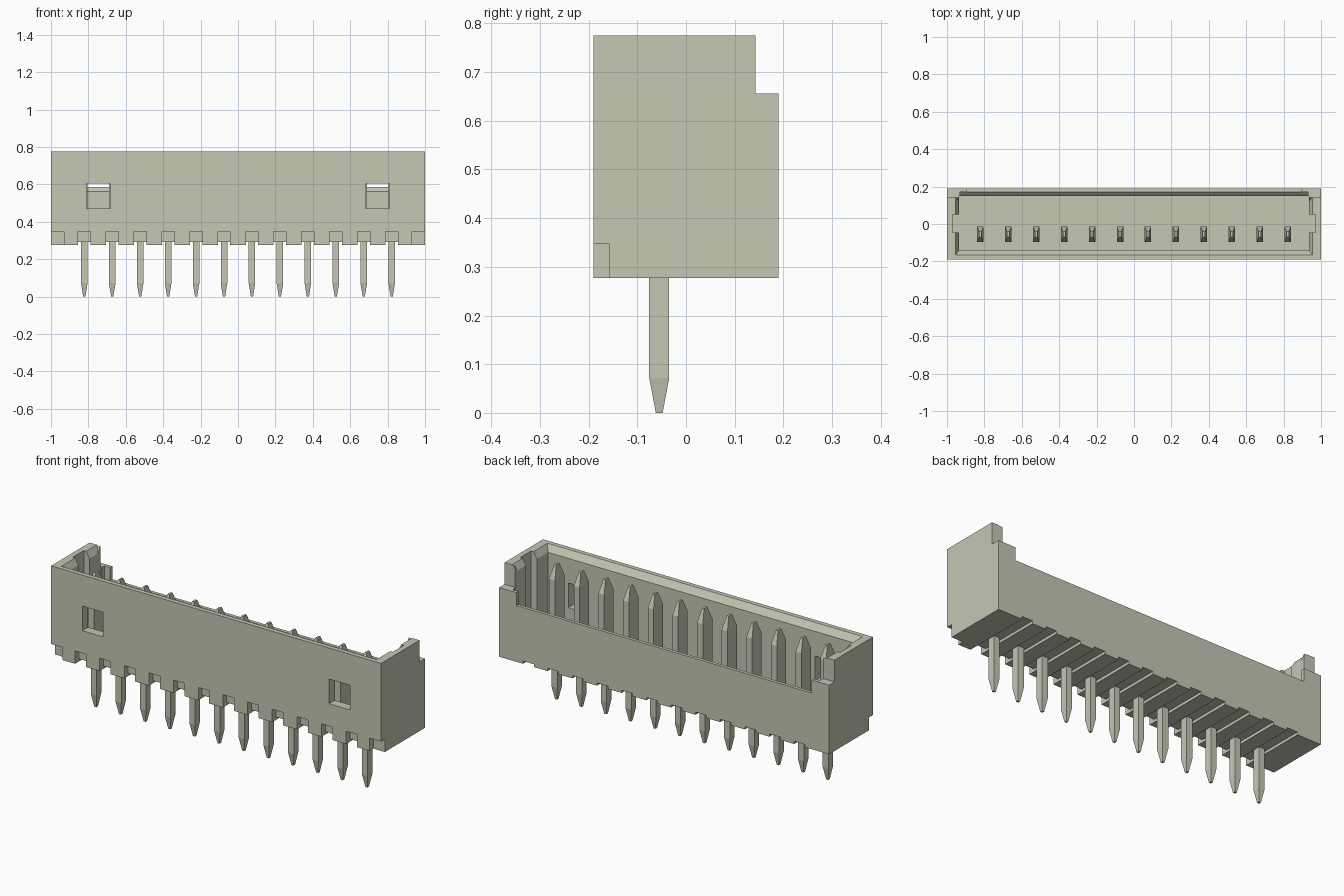
import bpy

cube = bpy.data.objects.get("Cube")
if cube:
    bpy.data.objects.remove(cube, do_unlink=True)

# One flat material for the whole part
COLOUR = (0.57, 0.57, 0.46, 1)
plastic = bpy.data.materials.new("warm grey")
plastic.use_nodes = True
plastic.diffuse_color = COLOUR
plastic.node_tree.nodes["Principled BSDF"].inputs["Base Color"].default_value = COLOUR


def make_object(name, verts, faces):
    mesh = bpy.data.meshes.new(name)
    mesh.from_pydata(verts, [], faces)
    mesh.materials.append(plastic)
    obj = bpy.data.objects.new(name, mesh)
    bpy.context.collection.objects.link(obj)
    return obj


def loft(name, stacks):
    """Each stack is a list of rectangles (x0, x1, y0, y1, z), lowest first."""
    verts, faces = [], []
    for stack in stacks:
        base = len(verts)
        for x0, x1, y0, y1, z in stack:
            verts += [(x0, y0, z), (x1, y0, z), (x1, y1, z), (x0, y1, z)]
        top = len(verts) - 4
        faces.append([base + i for i in (3, 2, 1, 0)])
        for ring in range(base, top, 4):
            for i in range(4):
                j = (i + 1) % 4
                faces.append([ring + i, ring + j, ring + j + 4, ring + i + 4])
        faces.append([top + i for i in range(4)])
    return make_object(name, verts, faces)


def box(x0, x1, y0, y1, z0, z1):
    return [(x0, x1, y0, y1, z0), (x0, x1, y0, y1, z1)]


def cut(target, name, stacks):
    cutter = loft(name, stacks)
    cutter.hide_render = True
    mod = target.modifiers.new(name, "BOOLEAN")
    mod.operation = "DIFFERENCE"
    mod.solver = "EXACT"
    mod.object = cutter
    bpy.context.view_layer.objects.active = target
    bpy.ops.object.modifier_apply(modifier=name)
    bpy.data.objects.remove(cutter, do_unlink=True)


PITCH, COUNT = 0.1494, 12
pin_x = [(i - (COUNT - 1) / 2) * PITCH for i in range(COUNT)]
PIN_Y = -0.055
BOTTOM, TOP, FLOOR = 0.277, 0.775, 0.40

# Housing: open tray with a lowered back wall
housing = loft("housing", [box(-1, 1, -0.19, 0.19, BOTTOM, TOP)])
cut(housing, "back_step", [box(-1.1, 1.1, 0.143, 0.3, 0.656, 1)])
cut(housing, "back_opening", [box(-0.895, 0.895, 0.1, 0.3, 0.585, 1)])
cut(housing, "cavity", [box(-0.935, 0.935, -0.14, 0.15, FLOOR, 1)])
cut(housing, "end_recess", [box(-0.97, 0.97, -0.045, 0.05, FLOOR, 1)])

# Bevelled lead-ins on the rim and the back wall
cut(housing, "rim_bevel", [[(-0.935, 0.935, -0.14, 0.12, 0.74),
                            (-0.955, 0.955, -0.165, 0.145, TOP),
                            (-0.955, 0.955, -0.165, 0.145, 1)]])
cut(housing, "back_bevel", [[(-0.93, 0.93, 0.1, 0.15, 0.563),
                             (-0.93, 0.93, 0.1, 0.172, 0.585),
                             (-0.93, 0.93, 0.1, 0.172, 1)]])

# Two latch windows in the front wall
cut(housing, "latch_windows", [box(x - 0.063, x + 0.063, -0.3, -0.1, 0.47, 0.605)
                               for x in (-0.748, 0.748)])

# Grooves under the pins, and deeper notches along the front lower edge
cut(housing, "bottom_grooves", [box(x - 0.033, x + 0.033, -0.3, 0.3, 0.2, 0.292)
                                for x in pin_x])
notches = [box(x - 0.033, x + 0.033, -0.3, -0.157, 0.2, 0.347) for x in pin_x]
notches += [box(-1.1, -0.93, -0.3, -0.157, 0.2, 0.347),
            box(0.93, 1.1, -0.3, -0.157, 0.2, 0.347)]
cut(housing, "front_notches", notches)

# Contact pins: slim tail below, broad blade above, both ends tapered
PROFILE = [(0, 0.006, 0.007), (0.072, 0.0175, 0.0205), (0.34, 0.0175, 0.0205),
           (0.35, 0.0175, 0.041), (0.67, 0.0175, 0.041), (0.74, 0.006, 0.014)]
for number, x in enumerate(pin_x, 1):
    loft(f"contact_pin_{number}",
         [[(x - hx, x + hx, PIN_Y - hy, PIN_Y + hy, z) for z, hx, hy in PROFILE]])
